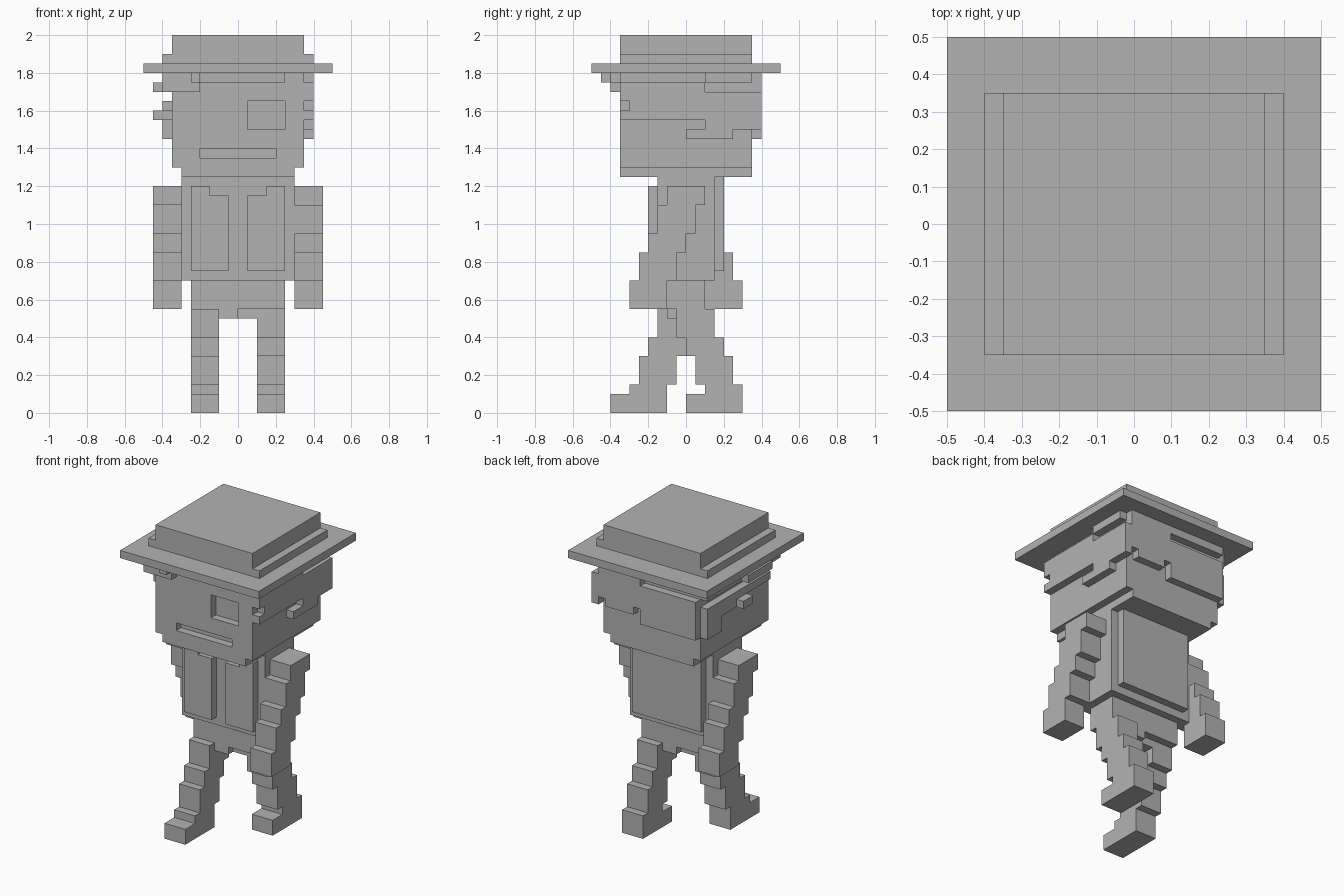
import bpy
import bmesh

cube = bpy.data.objects.get("Cube")
if cube:
    bpy.data.objects.remove(cube, do_unlink=True)

grey = bpy.data.materials.new("plain_grey")
grey.use_nodes = True
grey.diffuse_color = (0.45, 0.45, 0.45, 1)
grey.node_tree.nodes["Principled BSDF"].inputs["Base Color"].default_value = (0.45, 0.45, 0.45, 1)


def blocks(name, *boxes):
    """One object made of boxes, each given as x, y and z ranges."""
    bm = bmesh.new()
    for x, y, z in boxes:
        cell = bmesh.ops.create_cube(bm, size=1)
        for v in cell["verts"]:
            v.co = [lo + (c + 0.5) * (hi - lo) for c, (lo, hi) in zip(v.co, (x, y, z))]
    mesh = bpy.data.meshes.new(name)
    bm.to_mesh(mesh)
    bm.free()
    mesh.materials.append(grey)
    ob = bpy.data.objects.new(name, mesh)
    bpy.context.scene.collection.objects.link(ob)
    return ob


def span(half):
    return (-half, half)


# Hat
blocks("hat_brim", (span(.5), span(.5), (1.8, 1.85)))
blocks("hat_band", (span(.4), span(.35), (1.85, 1.9)))
blocks("hat_crown", (span(.35), span(.35), (1.9, 2)))

# Head with sunken eye and mouth
head = blocks("head", (span(.35), span(.35), (1.3, 1.8)))
blocks("chin", (span(.3), span(.35), (1.25, 1.3)))
cutter = blocks("face_cutter",
                ((.05, .25), (-.5, -.3), (1.5, 1.65)),
                (span(.2), (-.5, -.3), (1.35, 1.4)))
cutter.hide_render = True
cutter.hide_viewport = True
cut = head.modifiers.new("face_cut", "BOOLEAN")
cut.operation = "DIFFERENCE"
cut.object = cutter
cut.solver = "EXACT"

# Hair: fringe, both sides and back
blocks("hair_fringe",
       ((-.4, -.2), (-.4, -.35), (1.7, 1.8)),
       ((-.2, .25), (-.4, -.35), (1.75, 1.8)),
       ((-.25, -.2), (-.45, -.4), (1.75, 1.8)))
L = (.35, .4)
blocks("hair_left",
       (L, (-.35, .1), (1.65, 1.75)),
       (L, (-.3, .1), (1.6, 1.65)),
       (L, (-.35, .1), (1.55, 1.6)),
       (L, (.1, .4), (1.5, 1.7)),
       (L, (0, .25), (1.45, 1.5)),
       (L, (.1, .35), (1.75, 1.8)))
R = (-.4, -.35)
blocks("hair_right",
       (R, (-.4, .35), (1.7, 1.8)),
       ((-.45, -.4), (-.25, 0), (1.7, 1.75)),
       (R, (-.3, 0), (1.6, 1.65)),
       (R, (0, .2), (1.55, 1.65)),
       (R, (.2, .35), (1.45, 1.65)),
       ((-.45, -.35), span(.05), (1.55, 1.6)))
B = (.35, .4)
blocks("hair_back",
       ((.05, .35), B, (1.55, 1.75)),
       ((.1, .3), B, (1.5, 1.55)),
       ((-.35, .05), B, (1.45, 1.7)),
       ((-.35, .35), B, (1.75, 1.8)))

# Torso, open jacket panels and back panel
blocks("torso", (span(.3), span(.15), (.7, 1.25)))
for side, name in ((1, "left"), (-1, "right")):
    inner = sorted((side * .05, side * .25))
    outer = sorted((side * .15, side * .25))
    blocks(name + "_jacket_panel",
           (inner, (-.2, -.15), (.75, 1.15)),
           (outer, (-.2, -.15), (1.15, 1.2)))
blocks("back_panel", (span(.25), (.15, .2), (.75, 1.25)))

# Hips
blocks("hips",
       (span(.25), span(.1), (.55, .7)),
       ((-.1, 0), (-.1, .05), (.5, .55)),
       ((0, .1), (-.05, .1), (.5, .55)))

# Arms swing in steps, opposite to each other
levels = (1.2, 1.1, .95, .85, .7, .55)
for side, name in ((1, "left"), (-1, "right")):
    x = sorted((side * .3, side * .45))
    blocks(name + "_arm", *[
        (x, [-side * .05 * i - .1, -side * .05 * i + .1], (levels[i + 1], levels[i]))
        for i in range(5)])

# Legs stride in steps, each ending in a foot with a toe
levels = (.55, .4, .3, .15, 0)
for side, name in ((1, "left"), (-1, "right")):
    x = sorted((side * .1, side * .25))
    mids = [side * .05 * (i + 1) for i in range(4)]
    steps = [(x, (m - .1, m + .1), (levels[i + 1], levels[i])) for i, m in enumerate(mids)]
    toe = mids[3] - .1
    blocks(name + "_leg", *steps, (x, (toe - .1, toe), (0, .1)))
